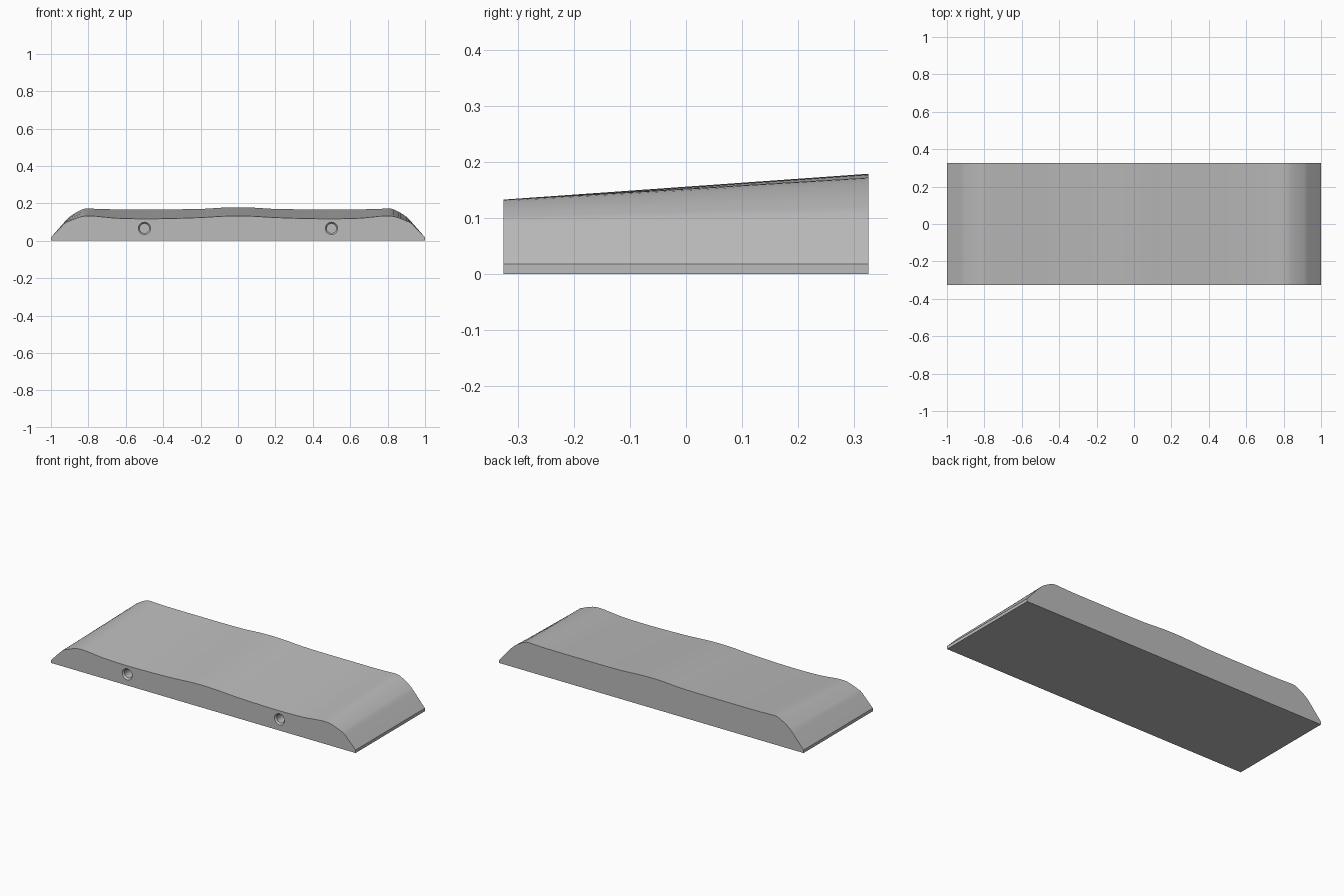
import bpy, bmesh, math
from mathutils import Matrix

old = bpy.data.objects.get("Cube")
if old:
    bpy.data.objects.remove(old, do_unlink=True)

grey = bpy.data.materials.new("plain grey")
grey.use_nodes = True
grey.diffuse_color = (0.5, 0.5, 0.5, 1)
grey.node_tree.nodes["Principled BSDF"].inputs["Base Color"].default_value = (0.5, 0.5, 0.5, 1)

HALF_DEPTH = 0.325

# Half profile of the contoured top: distance from centre, front height, back height
PROFILE = [(0, 0.133, 0.179), (0.08, 0.131, 0.177), (0.2, 0.124, 0.170),
           (0.35, 0.119, 0.168), (0.5, 0.117, 0.168), (0.64, 0.120, 0.168),
           (0.72, 0.127, 0.169), (0.77, 0.132, 0.171), (0.82, 0.132, 0.171),
           (0.86, 0.122, 0.154), (0.90, 0.106, 0.128), (0.93, 0.090, 0.098),
           (1, 0.018, 0.018)]


def smooth_profile(points, steps=4):
    """Catmull-Rom curve through the points; the last span stays straight."""
    result = []
    for i in range(len(points) - 2):
        a, b, c, d = points[max(i - 1, 0)], points[i], points[i + 1], points[i + 2]
        for s in range(steps):
            t = s / steps
            result.append(tuple(0.5 * (2 * q + (r - p) * t + (2 * p - 5 * q + 4 * r - u) * t * t
                                       + (3 * q - p - 3 * r + u) * t ** 3)
                                for p, q, r, u in zip(a, b, c, d)))
    return result + points[-2:]


def make_object(name, bm):
    bmesh.ops.recalc_face_normals(bm, faces=bm.faces)
    mesh = bpy.data.meshes.new(name)
    bm.to_mesh(mesh)
    bm.free()
    mesh.materials.append(grey)
    obj = bpy.data.objects.new(name, mesh)
    bpy.context.collection.objects.link(obj)
    return obj


# Body: front outline bridged to the taller back outline
half = smooth_profile(PROFILE)
outline = [(-x, f, b) for x, f, b in reversed(half[1:])] + half
bm = bmesh.new()
front = [bm.verts.new((x, -HALF_DEPTH, f)) for x, f, b in outline]
back = [bm.verts.new((x, HALF_DEPTH, b)) for x, f, b in outline]
for ring, y in ((front, -HALF_DEPTH), (back, HALF_DEPTH)):
    ring += [bm.verts.new((x, y, 0)) for x in (1, -1)]
    bm.faces.new(ring)
for i in range(len(front)):
    j = (i + 1) % len(front)
    bm.faces.new((front[i], front[j], back[j], back[i]))
body = make_object("wrist_rest_body", bm)

# Blind countersunk holes in the front face
bm = bmesh.new()
turn = Matrix.Rotation(math.pi / 2, 4, "X")
for x in (-0.5, 0.5):
    for r1, r2, length, y in ((0.025, 0.025, 0.12, -0.29), (0.025, 0.041, 0.02, -0.325)):
        bmesh.ops.create_cone(bm, cap_ends=True, segments=32, radius1=r1, radius2=r2, depth=length,
                              matrix=Matrix.Translation((x, y, 0.066)) @ turn)
cutter = make_object("hole_cutter", bm)
cutter.hide_render = True
cutter.hide_viewport = True

cut = body.modifiers.new("holes", "BOOLEAN")
cut.operation = "DIFFERENCE"
cut.solver = "EXACT"
cut.use_self = True
cut.object = cutter

# Smooth contours, crisp edges
bpy.ops.object.select_all(action="DESELECT")
body.select_set(True)
bpy.context.view_layer.objects.active = body
bpy.ops.object.modifier_apply(modifier=cut.name)
bpy.data.objects.remove(cutter, do_unlink=True)
bpy.ops.object.shade_smooth_by_angle(angle=math.radians(25))
